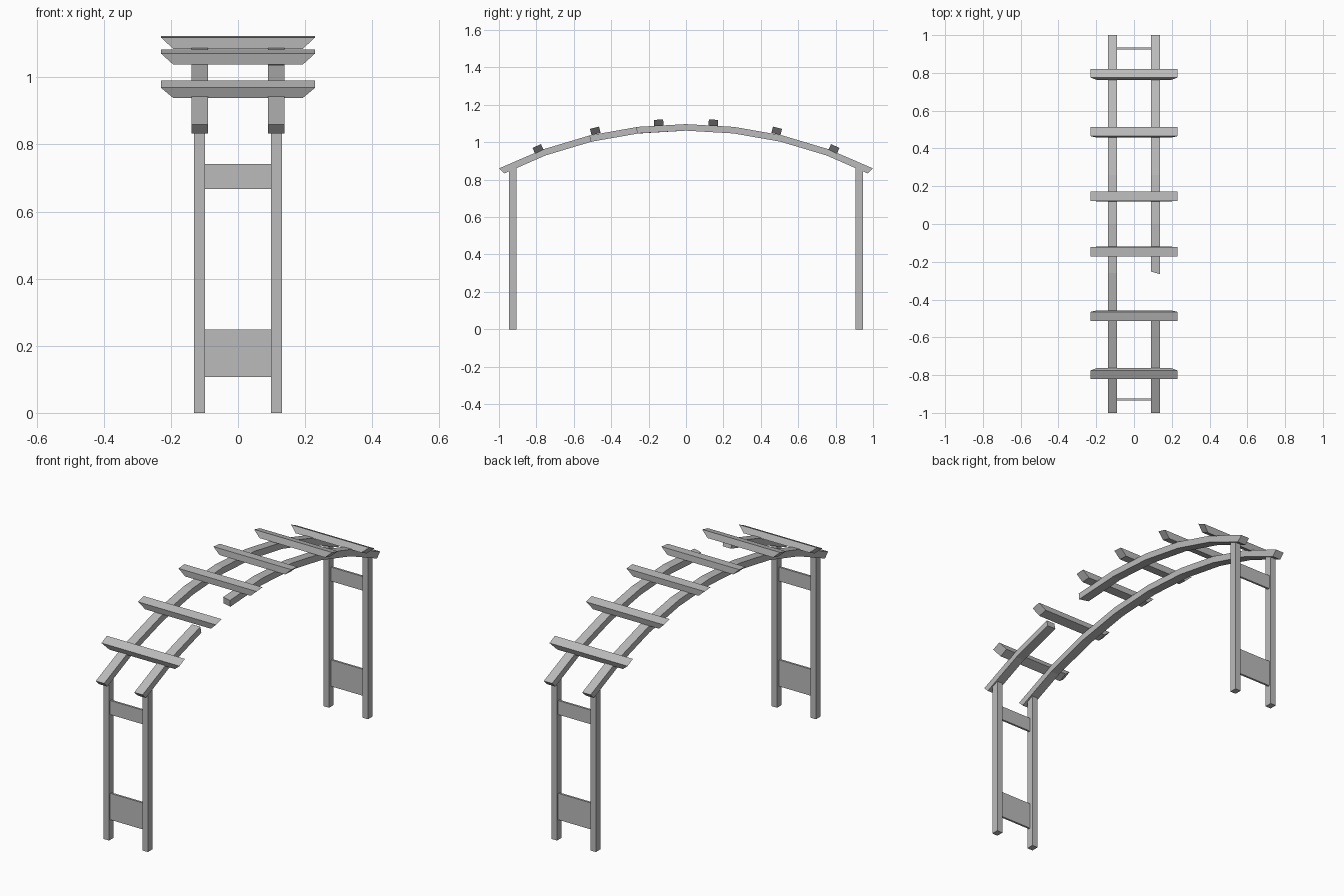
import bpy
import bmesh
import math
from mathutils import Matrix, Vector

old = bpy.data.objects.get("Cube")
if old:
    bpy.data.objects.remove(old, do_unlink=True)

# One weathered grey for everything
grey = bpy.data.materials.new("weathered grey")
grey.use_nodes = True
colour = (0.5, 0.5, 0.5, 1)
grey.diffuse_color = colour
grey.node_tree.nodes["Principled BSDF"].inputs["Base Color"].default_value = colour


def finish(name, bm):
    bmesh.ops.recalc_face_normals(bm, faces=bm.faces)
    mesh = bpy.data.meshes.new(name)
    bm.to_mesh(mesh)
    bm.free()
    mesh.materials.append(grey)
    obj = bpy.data.objects.new(name, mesh)
    bpy.context.collection.objects.link(obj)
    return obj


def box(name, centre, size, tilt=0, bottom_scale=1):
    """Box with an optional shorter underside, tilted about x."""
    bm = bmesh.new()
    bmesh.ops.create_cube(bm, size=1)
    for v in bm.verts:
        if v.co.z < 0:
            v.co.x *= bottom_scale
    bmesh.ops.transform(bm, verts=bm.verts, matrix=Matrix.Translation(centre)
                        @ Matrix.Rotation(tilt, 4, "X") @ Matrix.Diagonal((*size, 1)))
    return finish(name, bm)


# Arched rails: square section swept over equal steps of a circular arc
RADIUS, DEPTH, APEX = 2.23, 0.035, 1.097
HALF_ANGLE = math.asin(1 / RADIUS)
RAIL_X, RAIL_HALF = 0.1135, 0.0245


def rail(name, x, first, last, skew=0):
    bm = bmesh.new()
    previous = None
    for i in range(first, last + 1):
        a = HALF_ANGLE * i / 4
        ring = []
        for side, drop in ((-1, 0), (1, 0), (1, DEPTH), (-1, DEPTH)):
            r = RADIUS - drop
            co = Vector((x + side * RAIL_HALF, r * math.sin(a),
                         APEX - RADIUS + r * math.cos(a)))
            if abs(i) == 4 and drop:      # raked tail cut
                co.y *= 0.988
                co.z += 0.004
            if i == first:                # slanted break
                co.y -= side * skew
            ring.append(bm.verts.new(co))
        if previous:
            for k in range(4):
                n = (k + 1) % 4
                bm.faces.new((previous[k], previous[n], ring[n], ring[k]))
        else:
            bm.faces.new(ring)
        previous = ring
    bm.faces.new(previous)
    return finish(name, bm)


rail("right_rail", -RAIL_X, -4, 4)
rail("left_rail_front", RAIL_X, -4, -2)
rail("left_rail_back", RAIL_X, -1, 4, skew=0.007)

for end, y_sign in (("front", -1), ("back", 1)):
    # Posts
    for side, x_sign in (("left", 1), ("right", -1)):
        box(f"{end}_{side}_post", (x_sign * 0.1145, y_sign * 0.926, 0.434),
            (0.033, 0.039, 0.868))
    # Boards between the posts
    for level, low, high in (("lower", 0.107, 0.248), ("upper", 0.667, 0.742)):
        box(f"{end}_{level}_board", (0, y_sign * 0.93, (low + high) / 2),
            (0.2, 0.011, high - low))
    # Cross slats following the arch, with undercut ends
    for place, y, z, degrees in (("outer", 0.791, 0.9645, 25),
                                 ("middle", 0.485, 1.061, 14),
                                 ("inner", 0.146, 1.104, 4)):
        box(f"{end}_{place}_slat", (0, y_sign * y, z), (0.46, 0.05, 0.034),
            tilt=-y_sign * math.radians(degrees), bottom_scale=0.84)
